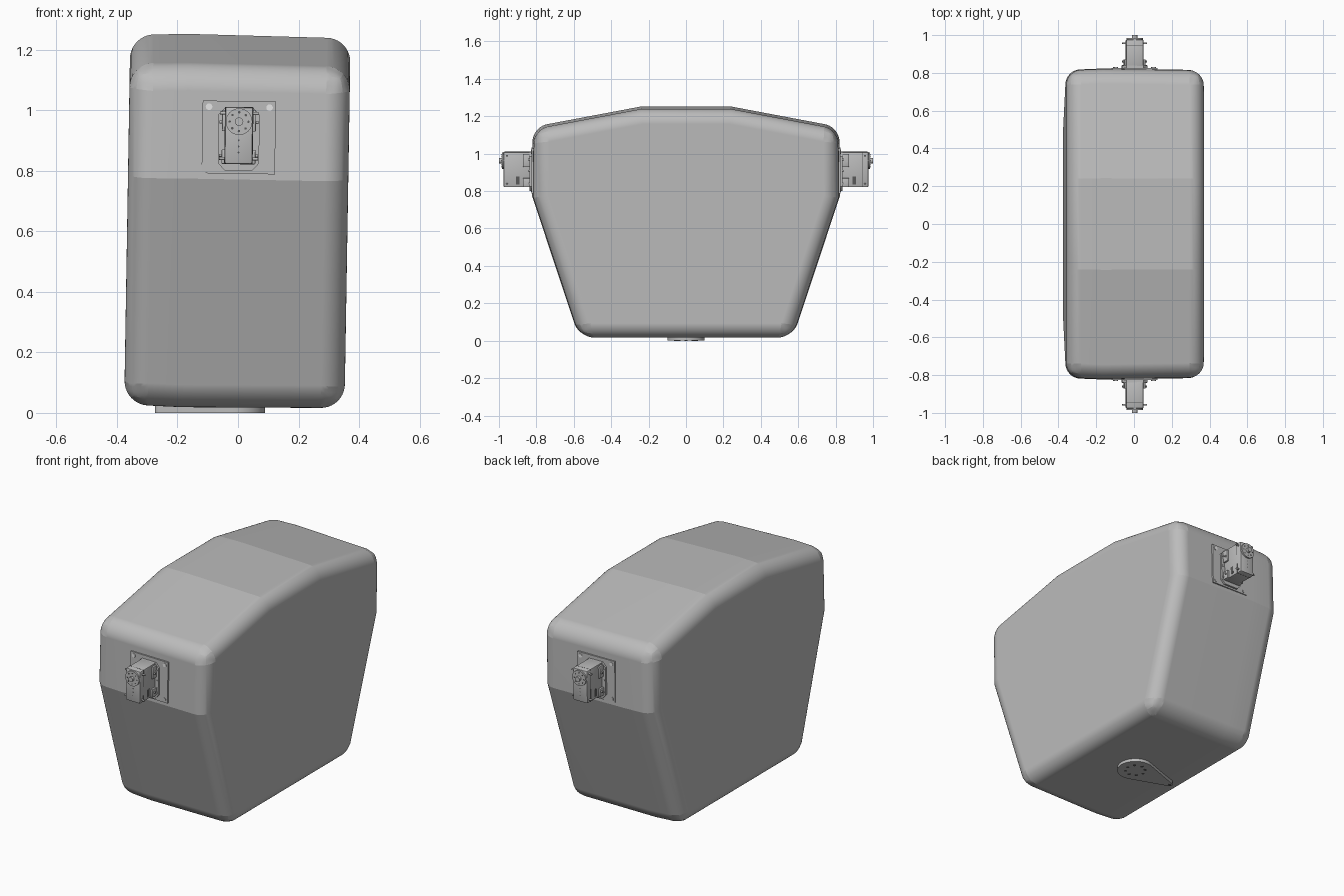
import bpy, bmesh, math
from mathutils import Matrix, Vector

if "Cube" in bpy.data.objects:
    bpy.data.objects.remove(bpy.data.objects["Cube"], do_unlink=True)


def material(name, rgb):
    m = bpy.data.materials.new(name)
    m.use_nodes = True
    m.diffuse_color = (*rgb, 1)
    m.node_tree.nodes["Principled BSDF"].inputs["Base Color"].default_value = (*rgb, 1)
    return m


GREY = material("light grey", (0.5, 0.5, 0.5))
WHITE = material("white", (0.95, 0.95, 0.95))
DARK = material("dark grey", (0.1, 0.1, 0.1))

# The whole shell leans very slightly to one side
PIVOT = Vector((-0.002, 0, 0.63))
TILT = (Matrix.Translation(PIVOT) @ Matrix.Rotation(math.radians(0.95), 4, 'Y')
        @ Matrix.Translation((0, 0, -PIVOT.z)))
FLIP = Matrix.Scale(-1, 4, (0, 1, 0))


def finish(name, bm, mat, matrix=Matrix(), angle=30):
    bm.transform(matrix)
    bmesh.ops.recalc_face_normals(bm, faces=bm.faces)
    mesh = bpy.data.meshes.new(name)
    bm.to_mesh(mesh)
    bm.free()
    ob = bpy.data.objects.new(name, mesh)
    bpy.context.collection.objects.link(ob)
    mesh.materials.append(mat)
    bpy.ops.object.select_all(action='DESELECT')
    bpy.context.view_layer.objects.active = ob
    ob.select_set(True)
    bpy.ops.object.shade_smooth_by_angle(angle=math.radians(angle))
    return ob


def box(name, lo, hi, mat=GREY, matrix=Matrix(), bevel=0):
    bm = bmesh.new()
    lo, hi = Vector(lo), Vector(hi)
    bmesh.ops.create_cube(bm, size=1, matrix=Matrix.Translation((lo + hi) / 2)
                          @ Matrix.Diagonal((*(hi - lo), 1)))
    if bevel:
        bmesh.ops.bevel(bm, geom=bm.edges[:], offset=bevel, segments=2,
                        profile=0.5, affect='EDGES')
    return finish(name, bm, mat, matrix)


def discs(name, centres, radius, depth, axis, mat=GREY, matrix=Matrix(), sides=16):
    turn = Vector((0, 0, 1)).rotation_difference(Vector(axis)).to_matrix().to_4x4()
    bm = bmesh.new()
    for c in centres:
        bmesh.ops.create_cone(bm, cap_ends=True, segments=sides, radius1=radius, radius2=radius,
                              depth=depth, matrix=Matrix.Translation(c) @ turn)
    return finish(name, bm, mat, matrix)


def prism(name, points, push, mat=GREY, matrix=Matrix()):
    bm = bmesh.new()
    face = bm.faces.new([bm.verts.new(p) for p in points])
    ext = bmesh.ops.extrude_face_region(bm, geom=[face], use_keep_orig=True)
    bmesh.ops.translate(bm, vec=push, verts=[v for v in ext["geom"]
                                             if isinstance(v, bmesh.types.BMVert)])
    return finish(name, bm, mat, matrix)


# Shell: side profile carried through three sections, the middle one a little fuller
half = [(0.567, 0.022), (0.815, 0.77), (0.812, 1.135), (0.24, 1.243)]
profile = half + [(-y, z) for y, z in reversed(half)]
bm = bmesh.new()
rings = []
for x, s in ((-0.364, 1), (-0.17, 1.01), (0.364, 1)):
    rings.append([bm.verts.new((x, y * s, 0.63 + (z - 0.63) * s)) for y, z in profile])
n = len(profile)
for a, b in zip(rings, rings[1:]):
    for i in range(n):
        bm.faces.new((a[i], a[(i + 1) % n], b[(i + 1) % n], b[i]))
bm.faces.new(rings[0])
bm.faces.new(rings[-1])
rounded = [bm.edges.get((r[i], r[(i + 1) % n])) for r in (rings[0], rings[-1]) for i in range(n)]
rounded += [bm.edges.get((a[i], b[i])) for a, b in zip(rings, rings[1:])
            for i in (0, 2, n - 3, n - 1)]
bmesh.ops.bevel(bm, geom=rounded, offset=0.078, segments=10, profile=0.5, affect='EDGES')
shell = finish("shell", bm, GREY, TILT, 10)
weighted = shell.modifiers.new("even shading", 'WEIGHTED_NORMAL')
weighted.keep_sharp = True

# Motor unit on each end
for end, M in (("front", TILT), ("back", FLIP @ TILT)):
    Y = (0, 1, 0)
    box(end + "_mount_plate", (-0.121, -0.827, 0.79), (0.121, -0.80, 1.03), matrix=M)
    for level, z, mat in (("upper", 1.01, WHITE), ("lower", 0.808, GREY)):
        discs(f"{end}_{level}_plate_bolts", [(x, -0.827, z) for x in (-0.1, 0.1)],
              0.011, 0.006, Y, mat, M)

    # Flange with clipped corners
    corner = [(0.045, 0.80), (0.068, 0.825), (0.068, 0.985), (0.045, 1.01)]
    outline = corner + [(-x, z) for x, z in reversed(corner)]
    prism(end + "_flange", [(x, -0.82, z) for x, z in outline], (0, -0.018, 0), matrix=M)
    discs(end + "_flange_screws", [(s * 0.059, -0.838, z) for s in (-1, 1)
                                   for z in (0.84, 0.91, 0.97)], 0.005, 0.008, Y, matrix=M)

    # Motor case, its side brackets and recessed side slots
    box(end + "_motor_case", (-0.046, -0.976, 0.822), (0.046, -0.83, 1.01), matrix=M, bevel=0.006)
    for side in (-1, 1):
        lo, hi = sorted((side * 0.04, side * 0.056))
        for part, z0, z1 in (("lower", 0.822, 0.87), ("upper", 0.93, 1.0)):
            box(f"{end}_{part}_bracket", (lo, -0.872, z0), (hi, -0.83, z1), matrix=M, bevel=0.003)
        box(end + "_side_slot", (side * 0.046 - 0.001, -0.91, 0.835),
            (side * 0.046 + 0.001, -0.89, 0.88), DARK, M)
    box(end + "_case_seam", (-0.047, -0.945, 0.8215), (0.047, -0.943, 1.0105), DARK, M)
    discs(end + "_side_pins", [(0, -0.957, 0.99), (0, -0.957, 0.84), (0, -0.86, 0.96),
                               (0, -0.86, 0.85)], 0.005, 0.128, (1, 0, 0), matrix=M)

    # Output wheel with a ring of holes and a hub
    z = 0.962
    ring = [(0.031 * math.cos(k * math.pi / 4), -0.985, z + 0.031 * math.sin(k * math.pi / 4))
            for k in range(8)]
    discs(end + "_output_wheel", [(0, -0.978, z)], 0.044, 0.014, Y, matrix=M, sides=32)
    discs(end + "_wheel_holes", ring, 0.004, 0.002, Y, DARK, M)
    discs(end + "_wheel_hub", [(0, -0.99, z)], 0.014, 0.02, Y, matrix=M)
    discs(end + "_case_dots", [(0, -0.976, h) for h in (0.86, 0.88, 0.9)],
          0.003, 0.002, Y, DARK, M)

# Teardrop arm under the shell
cx, tip, big, small = -0.01, -0.258, 0.1, 0.016
lean = math.acos((big - small) / (cx - tip))
start = math.pi - lean
arm = [(cx + big * math.cos(a), big * math.sin(a), 0)
       for a in (-start + 2 * start * k / 32 for k in range(33))]
arm += [(tip + small * math.cos(a), small * math.sin(a), 0)
        for a in (start + 2 * lean * k / 8 for k in range(9))]
prism("bottom_arm", arm, (0, 0, 0.03))
circle = [(cx + 0.055 * math.cos(k * math.pi / 4), 0.055 * math.sin(k * math.pi / 4), 0.002)
          for k in range(8)]
discs("bottom_arm_holes", circle + [(tip, 0, 0.002)], 0.009, 0.005, (0, 0, 1), DARK)
discs("bottom_arm_hub", [(cx, 0, 0.003)], 0.018, 0.006, (0, 0, 1))
